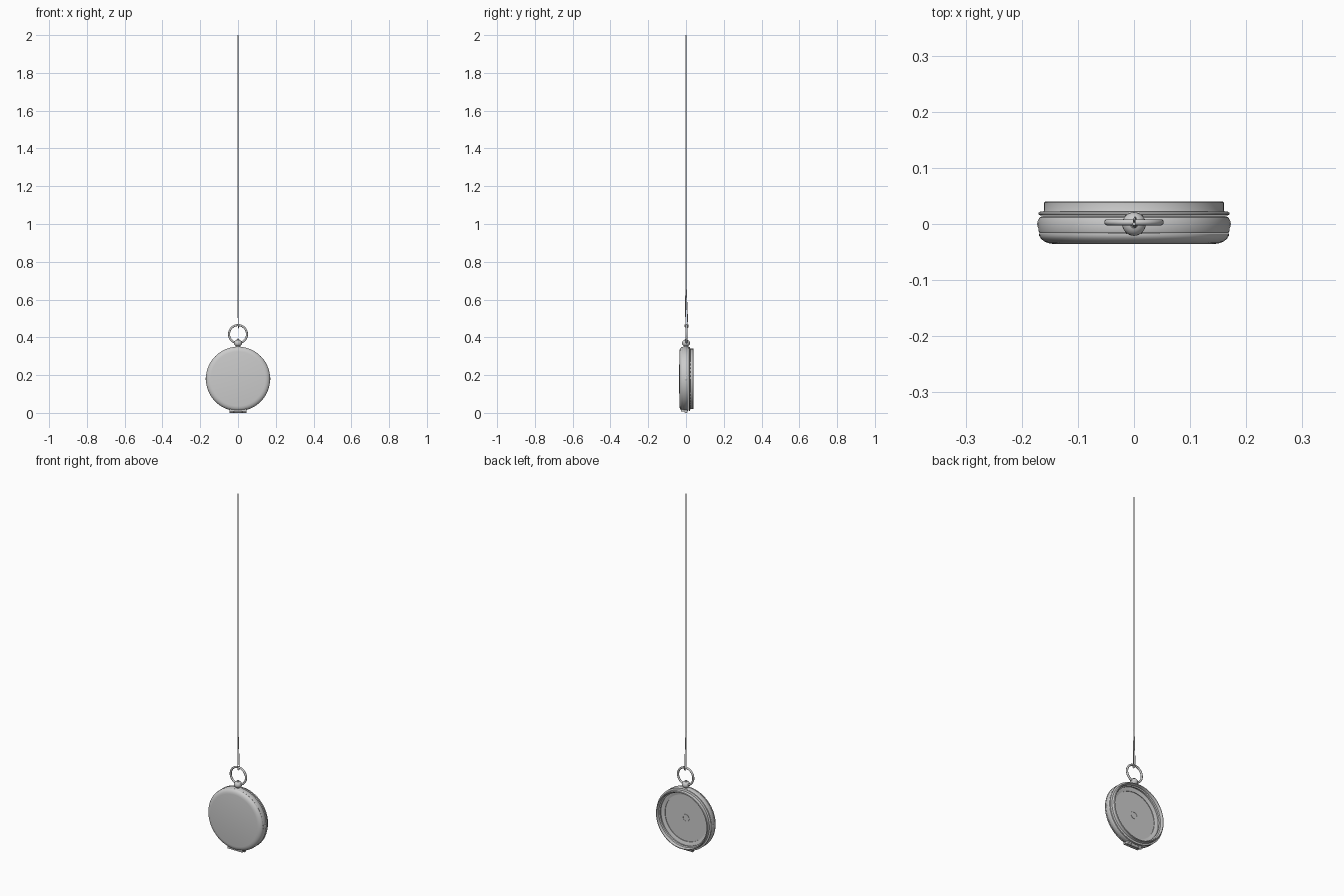
import bpy, bmesh, math
from mathutils import Matrix, Vector

if "Cube" in bpy.data.objects:
    bpy.data.objects.remove(bpy.data.objects["Cube"])

CZ = 0.18  # height of the watch centre


def finish(ob, angle=35):
    bpy.ops.object.select_all(action='DESELECT')
    ob.select_set(True)
    bpy.context.view_layer.objects.active = ob
    bpy.ops.object.shade_smooth_by_angle(angle=math.radians(angle))
    return ob


def lathe(name, profile, matrix, n=96, closed=False):
    """Spin (radius, height) points about local z, then place with matrix."""
    bm = bmesh.new()
    vs = [bm.verts.new((r, 0, h)) for r, h in profile]
    pairs = list(zip(vs, vs[1:])) + ([(vs[-1], vs[0])] if closed else [])
    edges = [bm.edges.new(p) for p in pairs]
    bmesh.ops.spin(bm, geom=vs + edges, cent=(0, 0, 0), axis=(0, 0, 1),
                   angle=2 * math.pi, steps=n)
    bmesh.ops.remove_doubles(bm, verts=bm.verts, dist=1e-5)
    bmesh.ops.recalc_face_normals(bm, faces=bm.faces)
    bm.transform(matrix)
    me = bpy.data.meshes.new(name)
    bm.to_mesh(me)
    bm.free()
    ob = bpy.data.objects.new(name, me)
    bpy.context.collection.objects.link(ob)
    return finish(ob)


def tube(name, points, radius):
    cu = bpy.data.curves.new(name, 'CURVE')
    cu.dimensions = '3D'
    cu.bevel_depth = radius
    cu.bevel_resolution = 2
    cu.use_fill_caps = True
    sp = cu.splines.new('POLY')
    sp.points.add(len(points) - 1)
    for p, co in zip(sp.points, points):
        p.co = (*co, 1)
    ob = bpy.data.objects.new(name, cu)
    bpy.context.collection.objects.link(ob)
    return ob


# local z of the lathe becomes world +y, centred on the watch
WATCH = Matrix.Translation((0, 0, CZ)) @ Matrix.Rotation(-math.pi / 2, 4, 'X')
UP = Matrix.Identity(4)

# front cover with softly rounded edge
lathe("front_cover", [(0, -.036), (.144, -.0355), (.153, -.034), (.160, -.031),
                      (.166, -.026), (.169, -.021), (.169, -.017),
                      (.165, -.0165), (0, -.0165)], WATCH)

# middle band of the case
lathe("case_band", [(.150, -.016), (.1685, -.016), (.170, -.013), (.170, .008),
                    (.168, .012), (.163, .014), (.150, .014)], WATCH, closed=True)

# lip and raised bezel around the open back
lathe("bezel", [(.146, .015), (.167, .015), (.170, .017), (.170, .020),
                (.167, .022), (.161, .0225), (.160, .025), (.160, .038),
                (.158, .040), (.155, .040), (.153, .037), (.152, .024),
                (.146, .021)], WATCH, closed=True)

# recessed inner plate, surrounding step and centre ring
lathe("inner_step", [(.128, -.016), (.151, -.016), (.151, .008), (.140, .008),
                     (.132, .004), (.128, .004)], WATCH, closed=True)
lathe("inner_plate", [(0, .001), (.131, .001), (.131, -.016), (0, -.016)], WATCH)
lathe("centre_ring", [(.016, .000), (.021, .000), (.021, .0025), (.016, .0025)],
      WATCH, n=32, closed=True)

# small studs on both sides of the band
for label, sx in (("right", 1), ("left", -1)):
    m = (Matrix.Translation((sx * .165, 0, CZ))
         @ Matrix.Rotation(sx * math.pi / 2, 4, 'Y'))
    lathe(label + "_stud", [(0, 0), (.008, 0), (.008, .005), (.005, .007),
                            (0, .0075)], m, n=24)

# three-knuckle hinge under the case
for i, (x0, x1) in enumerate(((-.045, -.024), (-.023, .023), (.024, .045))):
    m = (Matrix.Translation((x0, .0, .0085))
         @ Matrix.Rotation(math.pi / 2, 4, 'Y'))
    w = x1 - x0
    lathe(f"hinge_knuckle_{i + 1}", [(0, 0), (.0075, 0), (.0085, .001),
                                     (.0085, w - .001), (.0075, w), (0, w)], m, n=20)
bpy.ops.mesh.primitive_cube_add(size=1, location=(0, -.009, .0145))
leaf = bpy.context.object
leaf.name = "hinge_leaf"
leaf.scale = (.09, .036, .013)

# neck, ball and tip above the case
lathe("neck", [(0, .342), (.022, .342), (.019, .349), (.012, .352),
               (.011, .360), (0, .360)], UP, n=32)
ball = [(.021 * math.sin(a), .369 - .019 * math.cos(a))
        for a in (math.pi * k / 14 for k in range(15))]
lathe("ball", ball, UP, n=32)
lathe("ball_tip", [(0, .384), (.008, .384), (.008, .388), (.005, .392),
                   (0, .393)], UP, n=20)

# hanging ring
bpy.ops.mesh.primitive_torus_add(major_radius=.0475, minor_radius=.0055,
                                 major_segments=64, minor_segments=14,
                                 location=(0, .003, .417),
                                 rotation=(math.pi / 2, 0, 0))
bpy.context.object.name = "hanging_ring"
finish(bpy.context.object)

# thin cord with a loop through the ring
tube("cord", [(0, 0, 2.0), (0, 0, .67)], .003)
loop = [(0, .001, .672), (.001, .009, .475)]
loop += [(.002, .003 + .008 * math.cos(a), .458 - .008 * math.sin(a))
         for a in (math.pi * k / 10 for k in range(11))]
loop += [(.001, -.004, .475), (0, -.001, .672)]
tube("cord_loop", loop, .0022)
